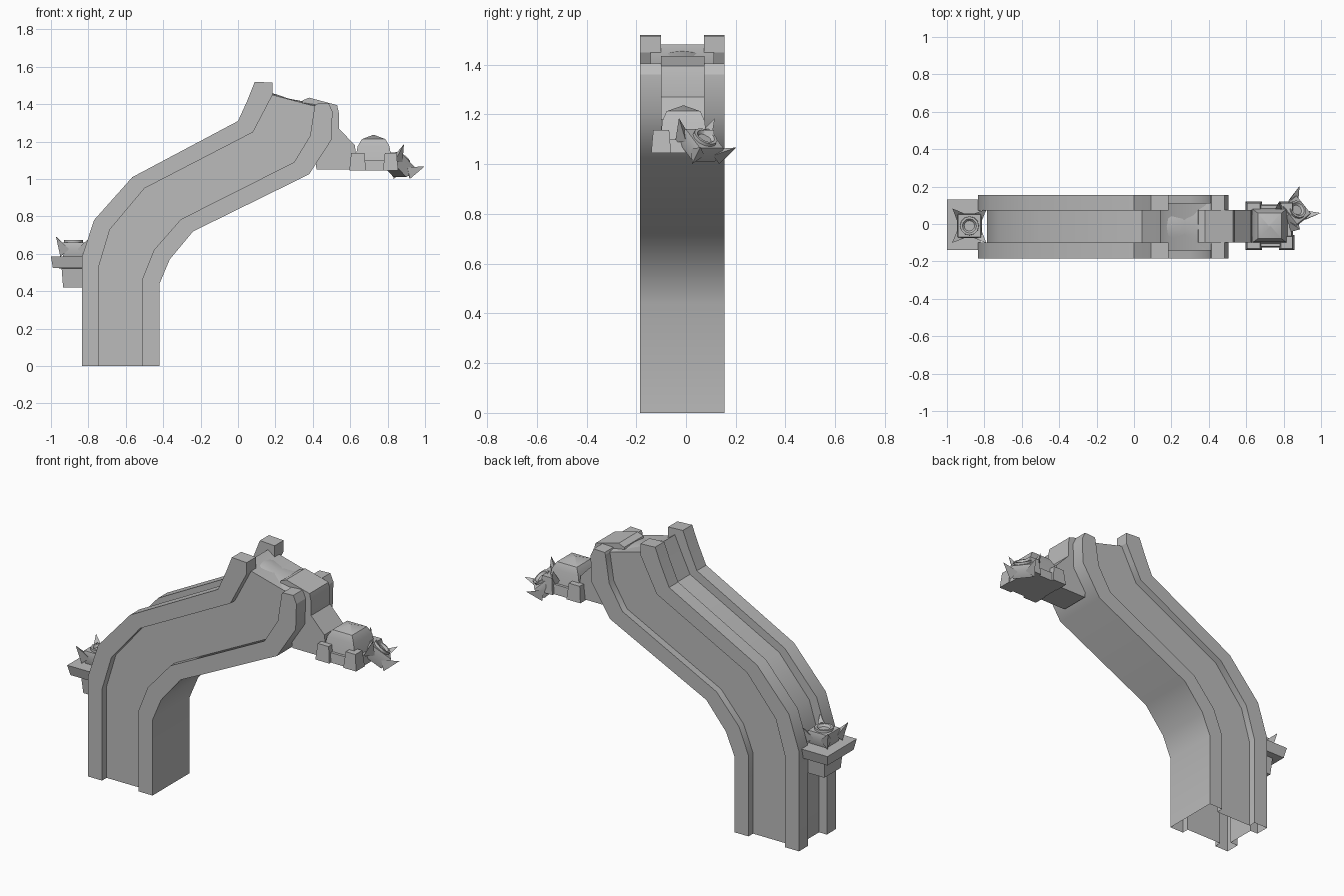
import bpy, bmesh, math
from mathutils import Matrix, Vector

if "Cube" in bpy.data.objects:
    bpy.data.objects.remove(bpy.data.objects["Cube"])

stone = bpy.data.materials.new("grey_stone")
stone.use_nodes = True
stone.diffuse_color = (0.5, 0.5, 0.5, 1)
stone.node_tree.nodes["Principled BSDF"].inputs["Base Color"].default_value = (0.5, 0.5, 0.5, 1)
parts = []


def loft(name, rings, cap_start=True, cap_end=True, matrix=Matrix()):
    """Skin a list of closed rings with equal point counts."""
    bm = bmesh.new()
    rows = [[bm.verts.new(matrix @ Vector(p)) for p in ring] for ring in rings]
    n = len(rows[0])
    for a, b in zip(rows, rows[1:]):
        for i in range(n):
            j = (i + 1) % n
            bm.faces.new((a[i], a[j], b[j], b[i]))
    caps = []
    if cap_start:
        caps.append(bm.faces.new(rows[0]))
    if cap_end:
        caps.append(bm.faces.new(rows[-1]))
    bmesh.ops.recalc_face_normals(bm, faces=bm.faces)
    bmesh.ops.triangulate(bm, faces=[f for f in caps if len(f.verts) > 4])
    mesh = bpy.data.meshes.new(name)
    bm.to_mesh(mesh)
    bm.free()
    mesh.materials.append(stone)
    ob = bpy.data.objects.new(name, mesh)
    bpy.context.collection.objects.link(ob)
    parts.append(ob)
    return ob


def prism(name, outline, y0, y1):
    """Extrude an x-z outline along y."""
    return loft(name, [[(x, y, z) for x, z in outline] for y in (y0, y1)])


def rect(x0, x1, y0, y1, z):
    return [(x0, y0, z), (x1, y0, z), (x1, y1, z), (x0, y1, z)]


def disc(r, z, n=12):
    return [(r * math.cos(2 * math.pi * i / n), r * math.sin(2 * math.pi * i / n), z) for i in range(n)]


# Curved beam: four guide lines from the outer edge to the inner edge
outer = [(-.835, 0), (-.835, .58), (-.77, .78), (-.565, 1.01), (0, 1.31), (.05, 1.42), (.09, 1.52)]
outer_step = [(-.745, 0), (-.745, .53), (-.685, .73), (-.5, .95), (.08, 1.25), (.13, 1.345), (.185, 1.45)]
inner_step = [(-.51, 0), (-.51, .47), (-.45, .62), (-.305, .785), (.3, 1.09), (.385, 1.23), (.41, 1.39)]
inner = [(-.42, 0), (-.42, .44), (-.365, .57), (-.24, .72), (.38, 1.025), (.5, 1.21), (.505, 1.36)]
FRONT, BACK = -.185, .155
WEB_F, WEB_B = -.143, .113
RAIL_F, RAIL_B = -.1, .072

sections = []
for a, b, c, d in zip(outer, outer_step, inner_step, inner):
    g = tuple(p + (q - p) * .55 for p, q in zip(a, b))
    profile = [(a, FRONT), (a, RAIL_F), (g, RAIL_F), (g, RAIL_B), (a, RAIL_B), (a, BACK),
               (b, BACK), (b, WEB_B), (c, WEB_B), (c, BACK), (d, BACK), (d, FRONT),
               (c, FRONT), (c, WEB_F), (b, WEB_F), (b, FRONT)]
    sections.append([(p[0], y, p[1]) for p, y in profile])
loft("curved_beam", sections, cap_start=False)

# Tips of the rails
for side, y0, y1 in (("front", FRONT, RAIL_F), ("back", RAIL_B, BACK)):
    prism(side + "_rail_tip", [(.09, 1.52), (.185, 1.515), (.185, 1.45)], y0, y1)
    prism(side + "_lower_rail_tip", [(.41, 1.39), (.415, 1.402), (.485, 1.405), (.505, 1.36)], y0, y1)

# Rounded saddle over the end of the beam
saddle = []
for x, edge, crown_z in ((.15, 1.42, 1.46), (.2, 1.42, 1.455), (.27, 1.405, 1.43), (.35, 1.4, 1.415), (.43, 1.39, 1.4)):
    ring = [(x, WEB_F, 1.34), (x, WEB_B, 1.34)]
    for i in range(7):
        t = i / 6
        ring.append((x, WEB_B + (WEB_F - WEB_B) * t, edge + (crown_z - edge) * math.sin(math.pi * t)))
    saddle.append(ring)
loft("saddle", saddle)

# Neck with hooded top reaching out to the tower
prism("neck", [(.335, 1.39), (.345, 1.42), (.38, 1.435), (.53, 1.395), (.54, 1.35), (.54, 1.27),
               (.625, 1.18), (.64, 1.05), (.42, 1.05), (.4, 1.2)], -.1, .075)

# Small tower with corner buttresses
loft("tower_body", [rect(.615, .83, -.11, .09, 1.05), rect(.64, .81, -.095, .075, 1.175),
                    rect(.662, .788, -.078, .058, 1.213), rect(.72, .73, -.015, -.005, 1.235)])
loft("tower_wall", [rect(.6, .85, -.125, .105, 1.045), rect(.608, .842, -.12, .1, 1.1)])
for side, x0, x1 in (("inner", .595, .685), ("outer", .775, .857)):
    for face, y0, y1 in (("front", -.14, -.06), ("back", .04, .12)):
        loft(f"tower_{side}_{face}_buttress", [rect(x0, x1, y0, y1, 1.045),
             rect(x0 + .01, x1 - .01, y0 + .008, y1 - .008, 1.138)])

# Wall bracket on the outer side
loft("bracket", [rect(-.935, -.82, -.085, .065, .42), rect(-.943, -.82, -.095, .075, .522),
                 rect(-.99, -.82, -.125, .115, .525), rect(-1, -.82, -.14, .13, .585)])


# Spiked cup: square body, round hollow rim and four corner spikes
def spiked_cup(prefix, m):
    loft(prefix + "_cup", [rect(-.055, .055, -.055, .055, 0), rect(-.066, .066, -.066, .066, .045),
                           rect(-.06, .06, -.06, .06, .075)], matrix=m)
    loft(prefix + "_rim", [disc(.052, .06), disc(.05, .088), disc(.038, .088), disc(.028, .076)], matrix=m)
    for k in range(4):
        turn = m @ Matrix.Rotation(k * math.pi / 2, 4, "Z")
        tip = (.093, .091, .106)
        base = [(.064, .022, .04), (.022, .064, .04), (.07, .07, 0)]
        loft(f"{prefix}_spike_{k + 1}", [base, [Vector(tip) + .02 * (Vector(p) - Vector(tip)) for p in base]], matrix=turn)


spiked_cup("bracket", Matrix.Translation((-.88, -.01, .585)))

# The end cup leans outward, with its farthest spike touching x = 1
lean = Vector((.5, .4, .77)).to_track_quat("Z", "Y").to_matrix().to_4x4()
reach = max((lean @ Vector((sx * .093, sy * .093, .106))).x for sx in (-1, 1) for sy in (-1, 1))
spiked_cup("end", Matrix.Translation((1 - reach, .045, 1.045)) @ lean)

# Smooth the long bends and keep the edges crisp
bpy.ops.object.select_all(action="DESELECT")
for ob in parts:
    ob.select_set(True)
bpy.context.view_layer.objects.active = parts[0]
bpy.ops.object.shade_smooth_by_angle(angle=math.radians(35))
